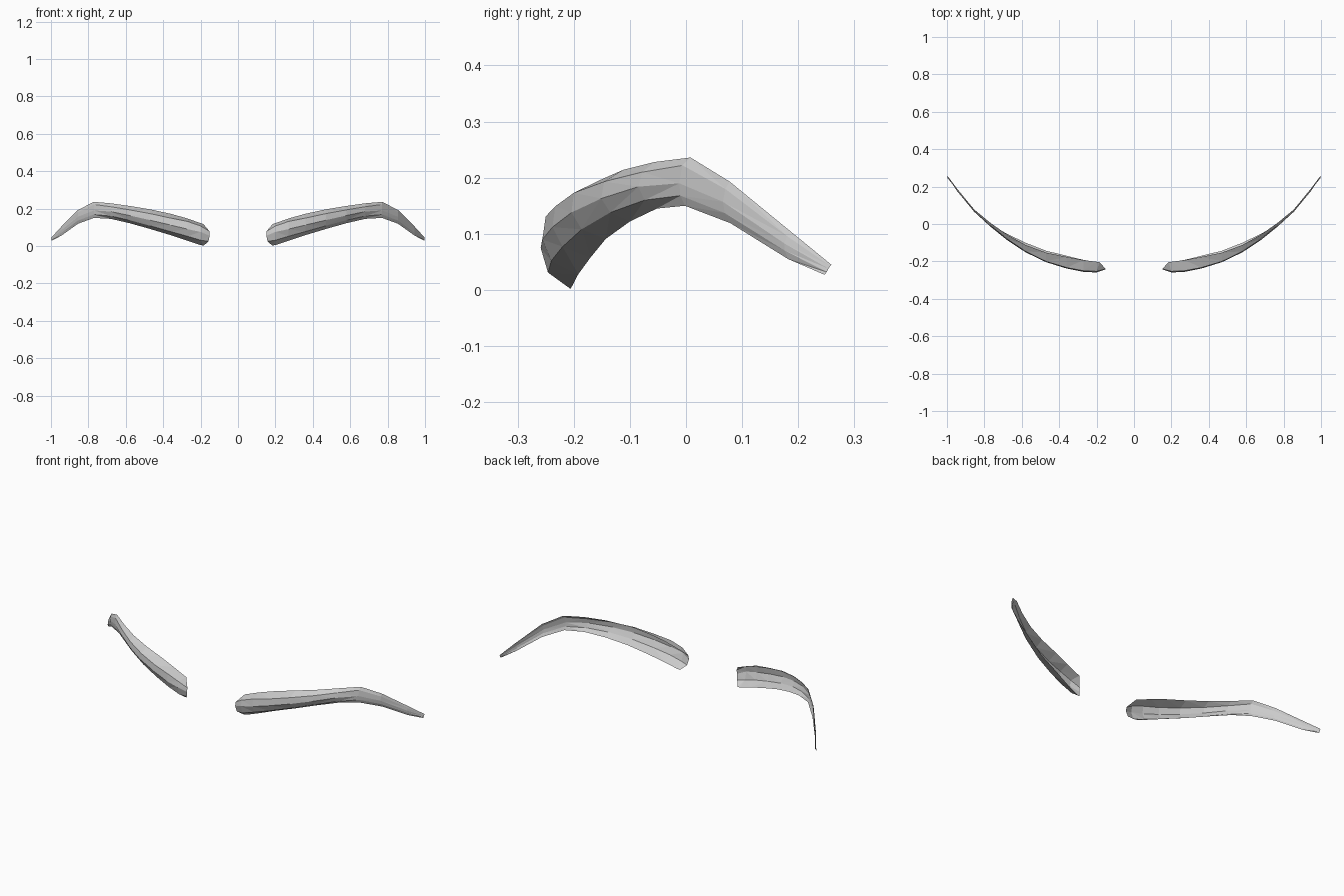
import bpy, bmesh

# Inner rim: slanted end, (x, y, z) from back top, round the front, to back bottom
INNER_RIM = [(.185, -.203, .117), (.152, -.240, .078), (.152, -.243, .055),
             (.158, -.236, .025), (.183, -.206, .002)]

# Cross-sections along the brow: x, then (y, z) for the same five corners
SECTIONS = [
    (.20, (-.202, .122), (-.253, .107), (-.259, .075), (-.246, .031), (-.204, .005)),
    (.27, (-.193, .147), (-.250, .131), (-.256, .090), (-.240, .052), (-.192, .028)),
    (.36, (-.176, .172), (-.233, .149), (-.238, .112), (-.220, .077), (-.170, .058)),
    (.47, (-.153, .196), (-.200, .173), (-.204, .138), (-.186, .108), (-.143, .091)),
    (.58, (-.112, .214), (-.146, .193), (-.151, .163), (-.135, .138), (-.100, .122)),
    (.68, (-.056, .228), (-.078, .210), (-.085, .184), (-.074, .160), (-.052, .145)),
    (.77, (.008, .236), (-.006, .222), (-.012, .190), (-.010, .168), (-.002, .150)),
    (.855, (.078, .193), (.070, .180), (.066, .157), (.069, .137), (.079, .119)),
    (.945, (.188, .103), (.180, .096), (.175, .083), (.176, .070), (.182, .055)),
    (.998, (.259, .045), (.257, .043), (.254, .038), (.251, .032), (.247, .027)),
]


def build_brow(name):
    bm = bmesh.new()
    rings = [[bm.verts.new(p) for p in INNER_RIM]]
    for x, *corners in SECTIONS:
        rings.append([bm.verts.new((x, y, z)) for y, z in corners])
    # curved shell, left open at the back
    for a, b in zip(rings, rings[1:]):
        for i in range(4):
            bm.faces.new((a[i], a[i + 1], b[i + 1], b[i]))
    bmesh.ops.triangulate(bm, faces=bm.faces[:])
    mesh = bpy.data.meshes.new(name)
    bm.to_mesh(mesh)
    bm.free()
    obj = bpy.data.objects.new(name, mesh)
    bpy.context.collection.objects.link(obj)
    return obj


# Pair of eyebrows, mirrored across x = 0
brows = build_brow("eyebrows")
mirror = brows.modifiers.new("mirror", 'MIRROR')
mirror.use_axis[0] = True
mirror.use_mirror_merge = False
